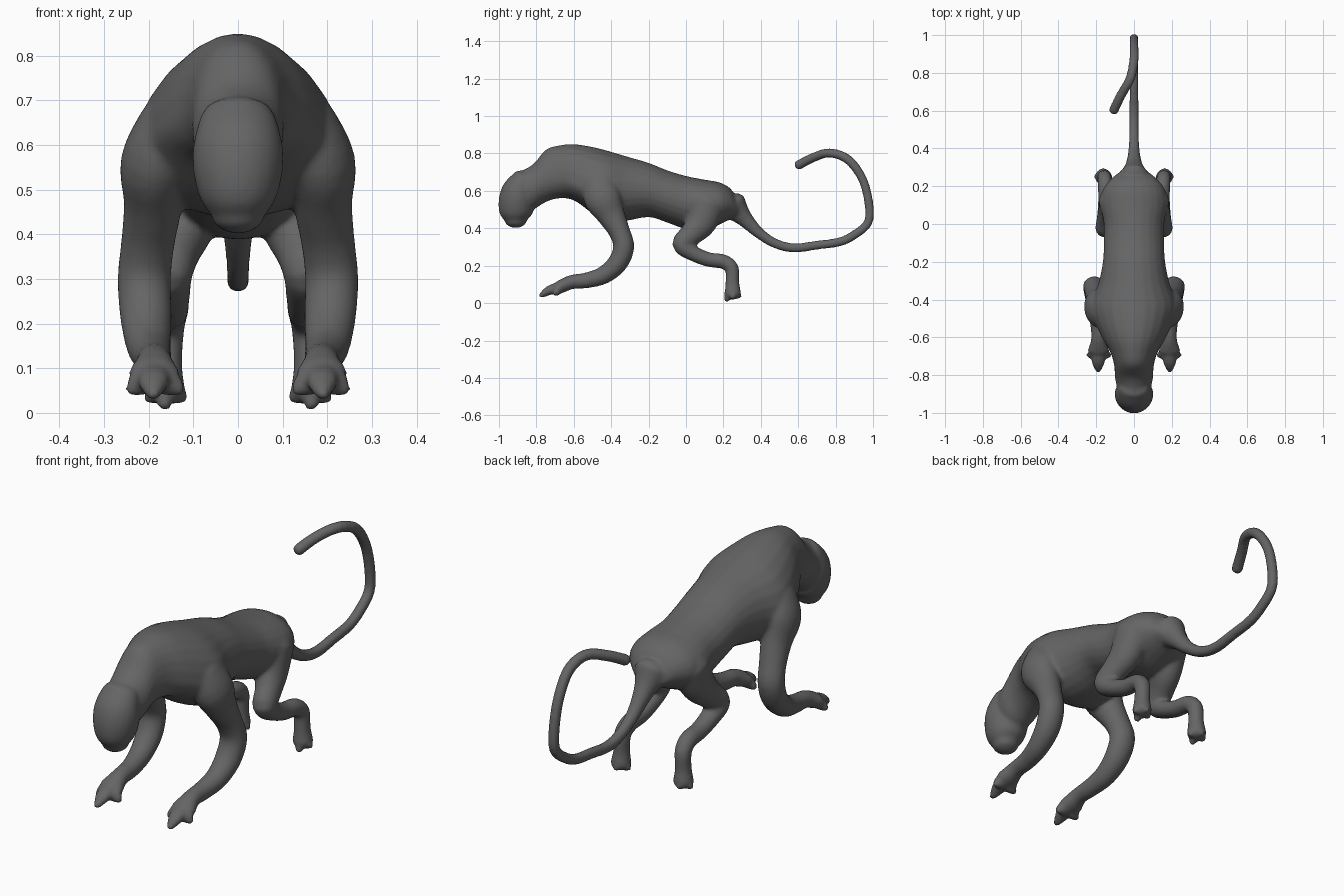
import bpy
import bmesh
from math import sin, cos, pi
from mathutils import Vector

default_cube = bpy.data.objects.get("Cube")
if default_cube:
    bpy.data.objects.remove(default_cube, do_unlink=True)

SIDES = 24

# One dark grey hide colour
hide = bpy.data.materials.new("dark_grey_hide")
hide.use_nodes = True
grey = (.13, .13, .13, 1)
hide.diffuse_color = grey
hide_shader = hide.node_tree.nodes["Principled BSDF"]
hide_shader.inputs["Base Color"].default_value = grey
hide_shader.inputs["Roughness"].default_value = .8


def refine(stations, steps=4):
    """Pass a smooth curve through every station, blending all its values."""
    result = []
    last = len(stations) - 1
    for i in range(last):
        before, start = stations[max(i - 1, 0)], stations[i]
        end, after = stations[i + 1], stations[min(i + 2, last)]
        for step in range(steps):
            t = step / steps
            values = []
            for a, b, c, d in zip(before, start, end, after):
                slope, bend = c - a, 2 * a - 5 * b + 4 * c - d
                twist = 3 * b - a - 3 * c + d
                values.append(b + (slope * t + bend * t * t + twist * t ** 3) / 2)
            result.append(values)
    result.append(stations[last])
    return result


def loft(bm, rings):
    """Skin a closed tube over a row of point rings."""
    loops = [[bm.verts.new(point) for point in ring] for ring in rings]
    for first, second in zip(loops, loops[1:]):
        for i in range(SIDES):
            j = (i + 1) % SIDES
            bm.faces.new((first[i], first[j], second[j], second[i]))
    bm.faces.new(loops[0][::-1])
    bm.faces.new(loops[-1])


def limb(bm, stations, mirror=1):
    """Tube along x, y, z with a sideways and an in-plane radius, rounded ends."""
    path = refine(stations)
    centres = [Vector((p[0] * mirror, p[1], p[2])) for p in path]
    rings = []
    for i, (centre, p) in enumerate(zip(centres, path)):
        along = (centres[min(i + 1, len(path) - 1)] - centres[max(i - 1, 0)]).normalized()
        side = Vector((1, 0, 0))
        side = (side - along * side.dot(along)).normalized()
        up = side.cross(along)

        def ring(scale, shift):
            return [centre + along * shift + side * p[3] * scale * cos(2 * pi * k / SIDES)
                    + up * p[4] * scale * sin(2 * pi * k / SIDES) for k in range(SIDES)]

        dome = [(sin(a), cos(a) * p[4] * .7) for a in (.15, .5, 1)]
        if i == 0:
            rings += [ring(s, -h) for s, h in dome]
        rings.append(ring(1, 0))
        if i == len(path) - 1:
            rings += [ring(s, h) for s, h in reversed(dome)]
    loft(bm, rings)


def trunk(bm, stations):
    """Upright sections: y, top, bottom, half width, height of the widest point."""
    rings = []
    for y, top, bottom, width, widest in refine(stations):
        ring = []
        for k in range(SIDES):
            angle = 2 * pi * k / SIDES
            reach = top - widest if sin(angle) > 0 else widest - bottom
            ring.append((width * cos(angle), y, widest + reach * sin(angle)))
        rings.append(ring)
    loft(bm, rings)


def finish(name, bm, voxel, smoothing):
    """Fuse the overlapping tubes into one smooth skin."""
    bmesh.ops.recalc_face_normals(bm, faces=bm.faces)
    mesh = bpy.data.meshes.new(name)
    bm.to_mesh(mesh)
    bm.free()
    mesh.materials.append(hide)
    obj = bpy.data.objects.new(name, mesh)
    bpy.context.collection.objects.link(obj)
    remesh = obj.modifiers.new("fuse", "REMESH")
    remesh.mode = "VOXEL"
    remesh.voxel_size = voxel
    remesh.use_smooth_shade = True
    smooth = obj.modifiers.new("soften", "SMOOTH")
    smooth.factor = .5
    smooth.iterations = smoothing
    for polygon in mesh.polygons:
        polygon.use_smooth = True
    return obj


body = bmesh.new()

# Trunk from the neck to the rump
trunk(body, [
    (-.9, .7, .5, .08, .6),
    (-.82, .74, .5, .1, .62),
    (-.75, .82, .54, .105, .66),
    (-.68, .843, .56, .125, .67),
    (-.6, .85, .55, .17, .64),
    (-.5, .835, .48, .215, .6),
    (-.42, .815, .44, .23, .58),
    (-.32, .785, .44, .19, .6),
    (-.2, .75, .46, .165, .6),
    (-.1, .71, .43, .16, .57),
    (0, .68, .395, .16, .54),
    (.1, .66, .39, .175, .53),
    (.18, .645, .42, .165, .53),
    (.24, .61, .45, .12, .53),
    (.28, .54, .46, .07, .5),
])

# Long featureless head hanging forward
limb(body, [
    (0, -.87, .66, .085, .065),
    (0, -.895, .6, .1, .09),
    (0, -.905, .54, .1, .097),
    (0, -.91, .48, .085, .088),
    (0, -.91, .445, .062, .062),
])

for mirror in (1, -1):
    # Front leg: shoulder, elbow, forearm and wrist
    limb(body, [
        (.15, -.47, .65, .07, .09),
        (.185, -.445, .56, .078, .1),
        (.19, -.4, .47, .066, .075),
        (.202, -.355, .38, .06, .057),
        (.21, -.333, .3, .06, .056),
        (.206, -.365, .215, .058, .054),
        (.2, -.44, .15, .05, .048),
        (.19, -.53, .122, .042, .042),
        (.187, -.61, .113, .04, .038),
        (.188, -.67, .088, .058, .036),
    ], mirror)
    # Three splayed front toes
    for toe, tip, low in ((.24, -.695, .05), (.19, -.775, .04), (.13, -.695, .05)):
        limb(body, [
            (.188, -.66, .09, .035, .03),
            ((.188 + toe) / 2, tip / 2 - .34, .07, .036, .026),
            (toe, tip, low, .016, .015),
        ], mirror)
    # Hind leg: thigh, knee, shank and heel
    limb(body, [
        (.1, .12, .53, .085, .095),
        (.118, .08, .43, .07, .082),
        (.14, .025, .365, .057, .062),
        (.153, -.02, .315, .052, .054),
        (.152, .035, .268, .045, .042),
        (.15, .12, .233, .04, .039),
        (.152, .2, .222, .039, .039),
        (.157, .245, .185, .037, .037),
        (.16, .248, .11, .035, .037),
        (.162, .25, .05, .045, .045),
    ], mirror)
    # Short hind toes pointing down
    for toe, y, low in ((.2, .25, .03), (.165, .215, .016), (.125, .25, .03), (.165, .285, .035)):
        limb(body, [(.162, .25, .08, .03, .03), (toe, y, low, .016, .014)], mirror)

# Tail sweeping back, up and over, with its tip turned to the right
tail_path = [
    (0, .25, .52, .08), (0, .31, .455, .046), (0, .39, .375, .03),
    (0, .48, .318, .026), (0, .58, .295, .025), (0, .7, .31, .024),
    (0, .82, .327, .024), (0, .9, .365, .024), (0, .973, .43, .024),
    (0, .978, .53, .024), (0, .945, .66, .024), (0, .87, .765, .025),
    (-.02, .77, .803, .025), (-.07, .68, .778, .025), (-.108, .6, .737, .026),
]
limb(body, [(x, y, z, r, r) for x, y, z, r in tail_path])

finish("animal_body", body, .009, 6)
